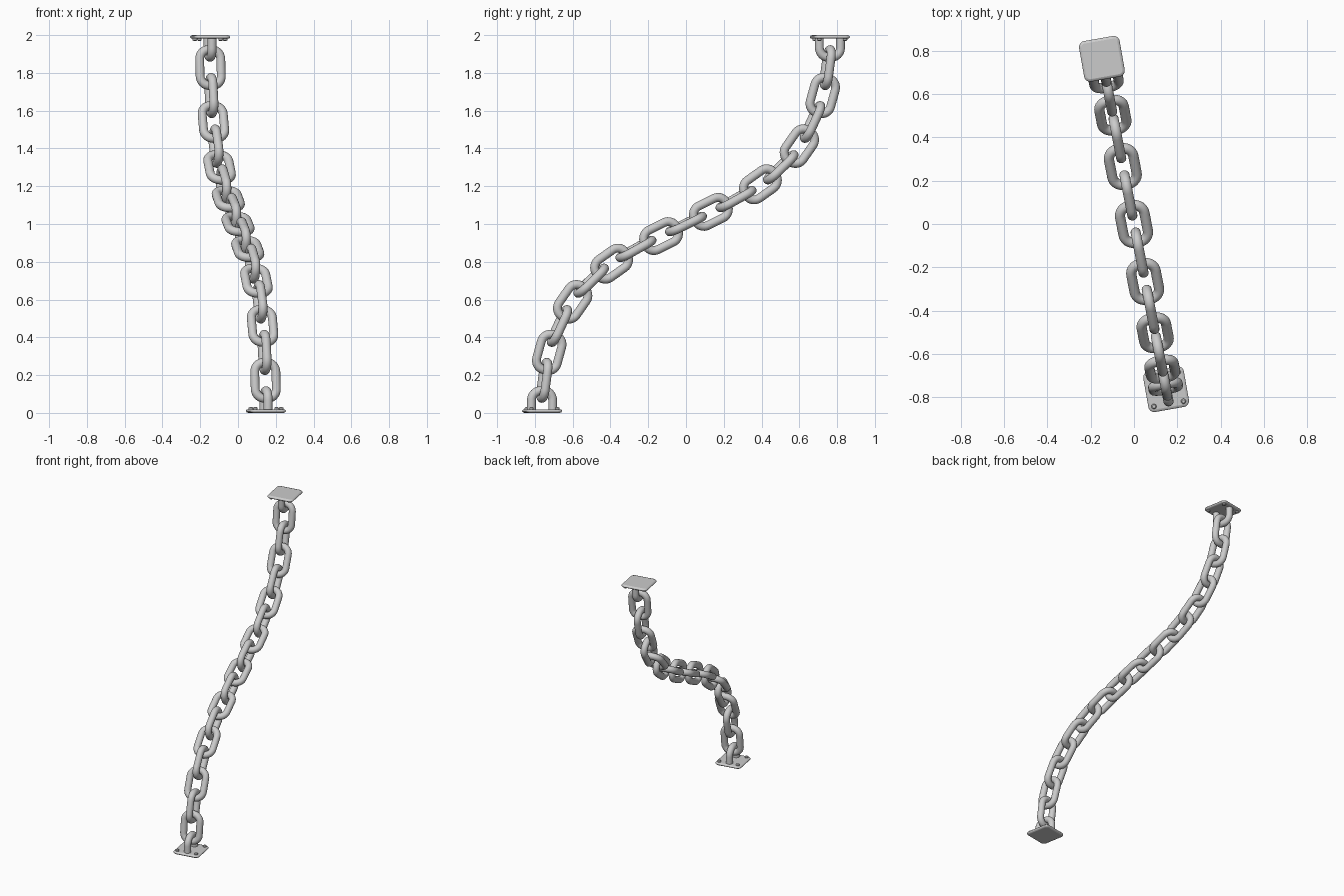
import bpy, bmesh, math
from mathutils import Vector, Matrix

if "Cube" in bpy.data.objects:
    bpy.data.objects.remove(bpy.data.objects["Cube"])

YAW = math.radians(11)        # heading of the chain's vertical plane
PLATE_YAW = math.radians(10)
WIRE = 0.0235                 # wire radius
HALF_W, HALF_L, CORNER = 0.057, 0.096, 0.05
SIDE = Vector((math.cos(YAW), math.sin(YAW), 0))
HEAD = Vector((-math.sin(YAW), math.cos(YAW), 0))


def arc(cx, cz, r, a0, a1, n=8):
    return [Vector((cx + r * math.cos(math.radians(a0 + (a1 - a0) * i / n)), 0,
                    cz + r * math.sin(math.radians(a0 + (a1 - a0) * i / n))))
            for i in range(n + 1)]


def tube(name, path, closed, sides=18):
    """Sweep a round wire along a path in the local XZ plane."""
    bm = bmesh.new()
    n = len(path)
    rings = []
    for i, p in enumerate(path):
        a = path[(i - 1) % n] if closed or i > 0 else p
        b = path[(i + 1) % n] if closed or i < n - 1 else p
        t = (b - a).normalized()
        out = Vector((t.z, 0, -t.x))
        rings.append([bm.verts.new(p + WIRE * (out * math.cos(k * math.tau / sides)
                      + Vector((0, math.sin(k * math.tau / sides), 0))))
                      for k in range(sides)])
    for i in range(n if closed else n - 1):
        r, s = rings[i], rings[(i + 1) % n]
        for k in range(sides):
            bm.faces.new((r[k], r[(k + 1) % sides], s[(k + 1) % sides], s[k]))
    if not closed:
        bm.faces.new(rings[0])
        bm.faces.new(rings[-1])
    bmesh.ops.recalc_face_normals(bm, faces=bm.faces)
    for f in bm.faces:
        f.smooth = len(f.verts) == 4
    me = bpy.data.meshes.new(name)
    bm.to_mesh(me)
    bm.free()
    return me


def place(name, mesh, loc, x_axis, z_axis):
    ob = bpy.data.objects.new(name, mesh)
    y_axis = z_axis.cross(x_axis)
    rot = Matrix((x_axis, y_axis, z_axis)).transposed()
    ob.matrix_world = Matrix.Translation(loc) @ rot.to_4x4()
    bpy.context.collection.objects.link(ob)
    return ob


# Chain links: centres of one half (y, z), mirrored through (0, 1)
half = [(-.75, .172), (-.724, .32), (-.67, .46), (-.60, .588), (-.502, .70),
        (-.394, .79), (-.265, .868), (-.132, .936)]
pts = half + [(0, 1)] + [(-y, 2 - z) for y, z in reversed(half)]
pts = [(-.762, .04)] + pts + [(.762, 1.96)]
pos = [HEAD * (y / math.cos(YAW)) + Vector((0, 0, z)) for y, z in pts]
cx, cz = HALF_W - CORNER, HALF_L - CORNER
link_mesh = tube("chain_link", arc(cx, cz, CORNER, 0, 90) + arc(-cx, cz, CORNER, 90, 180)
                 + arc(-cx, -cz, CORNER, 180, 270) + arc(cx, -cz, CORNER, 270, 360), True)
for i in range(1, len(pos) - 1):
    t = (pos[i + 1] - pos[i - 1]).normalized()
    flat = SIDE if i % 2 else t.cross(SIDE)
    place(f"chain_link_{i:02d}", link_mesh, pos[i], flat, t)

# Anchor loops: half links standing on the plates
top = 0.141 - WIRE - CORNER
loop_mesh = tube("anchor_loop", [Vector((HALF_W, 0, 0.008))] + arc(cx, top, CORNER, 0, 90)
                 + arc(-cx, top, CORNER, 90, 180) + [Vector((-HALF_W, 0, 0.008))], False)

# Mounting plate: rounded square, tapered towards its rim
bm = bmesh.new()
S, R = 0.095, 0.028
rings = []
for z, d in ((0, .012), (.003, .004), (.008, 0), (.013, 0), (.017, .004), (.019, .012)):
    c = S - R
    o = (arc(c, c, R - d, 0, 90, 6) + arc(-c, c, R - d, 90, 180, 6)
         + arc(-c, -c, R - d, 180, 270, 6) + arc(c, -c, R - d, 270, 360, 6))
    rings.append([bm.verts.new((p.x, p.z, z)) for p in o])
for r, s in zip(rings, rings[1:]):
    for k in range(len(r)):
        j = (k + 1) % len(r)
        bm.faces.new((r[k], r[j], s[j], s[k])).smooth = True
bm.faces.new(rings[0][::-1])
bm.faces.new(rings[-1])
plate_mesh = bpy.data.meshes.new("mounting_plate")
bm.to_mesh(plate_mesh)
bm.free()

# Rivets: low heads with a chamfered rim
bm = bmesh.new()
for sx in (-1, 1):
    for sy in (-1, 1):
        for r1, r2, z0, z1 in ((.012, .012, .015, .027), (.012, .007, .027, .031)):
            bmesh.ops.create_cone(bm, cap_ends=True, segments=16, radius1=r1, radius2=r2,
                                  depth=z1 - z0, matrix=Matrix.Translation(
                                      (sx * .069, sy * .069, (z0 + z1) / 2)))
rivet_mesh = bpy.data.meshes.new("rivets")
bm.to_mesh(rivet_mesh)
bm.free()

# Lower and upper anchors
px = Vector((math.cos(PLATE_YAW), math.sin(PLATE_YAW), 0))
for tag, sgn in (("lower", 1), ("upper", -1)):
    base = HEAD * (-sgn * .762 / math.cos(YAW)) + Vector((0, 0, 1 - sgn))
    up = Vector((0, 0, sgn))
    place(tag + "_anchor_loop", loop_mesh, base, HEAD, up)
    place(tag + "_mounting_plate", plate_mesh, base, px, up)
    place(tag + "_rivets", rivet_mesh, base, px, up)
